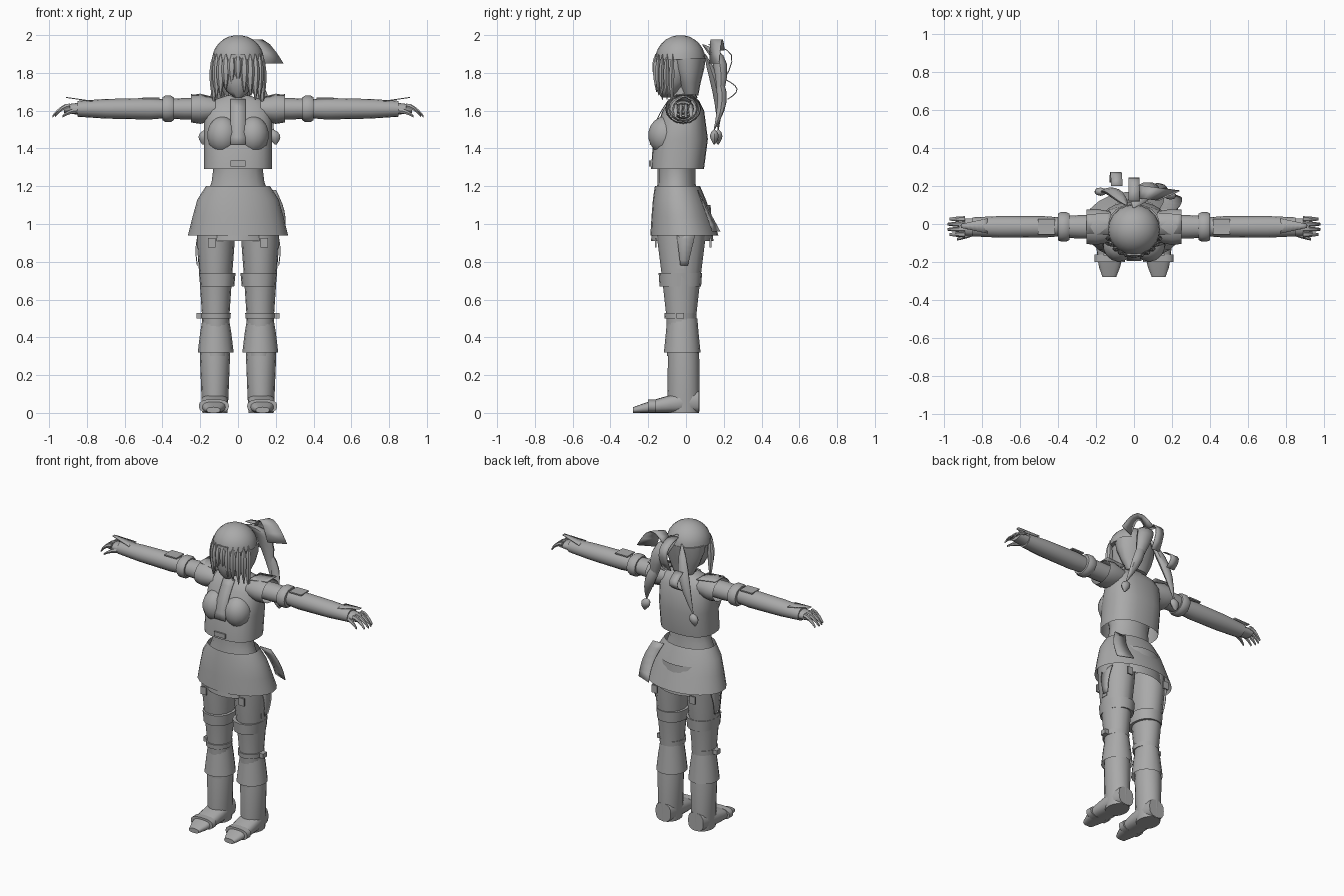
import bpy, bmesh, random
from math import cos, sin, pi, tau, copysign
from mathutils import Vector

random.seed(4)
if "Cube" in bpy.data.objects:
    bpy.data.objects.remove(bpy.data.objects["Cube"])

grey = bpy.data.materials.new("plain grey")
grey.use_nodes = True
grey.diffuse_color = (.4, .4, .4, 1)
grey.node_tree.nodes["Principled BSDF"].inputs["Base Color"].default_value = grey.diffuse_color

X, Y, Z = Vector((1, 0, 0)), Vector((0, 1, 0)), Vector((0, 0, 1))


def finish(name, bm, mirror=False, thickness=0):
    """Turn a bmesh into a shaded object, optionally mirrored left to right."""
    bmesh.ops.recalc_face_normals(bm, faces=bm.faces)
    mesh = bpy.data.meshes.new(name)
    bm.to_mesh(mesh)
    bm.free()
    mesh.materials.append(grey)
    obj = bpy.data.objects.new(name, mesh)
    bpy.context.collection.objects.link(obj)
    bpy.ops.object.select_all(action='DESELECT')
    obj.select_set(True)
    bpy.context.view_layer.objects.active = obj
    bpy.ops.object.shade_smooth_by_angle(angle=pi / 4)
    if thickness:
        shell = obj.modifiers.new("thickness", 'SOLIDIFY')
        shell.thickness = thickness
        shell.offset = 0
    if mirror:
        obj.modifiers.new("mirror", 'MIRROR')


def loft(name, rings, u, v, sides=16, caps=True, square=1, mirror=False):
    """Skin a run of rounded rings, each (centre, radius along u, radius along v)."""
    bm = bmesh.new()
    angles = [tau * i / sides for i in range(sides)]

    def bulge(value):
        return copysign(abs(value) ** square, value)

    loops = [[bm.verts.new(centre + u * ru * bulge(cos(a)) + v * rv * bulge(sin(a))) for a in angles]
             for centre, ru, rv in rings]
    for low, high in zip(loops, loops[1:]):
        for i in range(sides):
            bm.faces.new((low[i - 1], low[i], high[i], high[i - 1]))
    if caps:
        bm.faces.new(loops[0])
        bm.faces.new(loops[-1])
    finish(name, bm, mirror)


def upright(name, rows, x=0, y=0, lean=0, **options):
    """Rows are (height, half width, half depth); lean moves y as the height grows."""
    base = rows[0][0]
    rings = [(Vector((x, y + lean * (z - base), z)), w, d) for z, w, d in rows]
    loft(name, rings, X, Y, **options)


def leg_part(name, rows, x=.118, y=-.03, **options):
    upright(name, rows, x, y, mirror=True, **options)


def arm_part(name, rows, **options):
    """Rows are (distance out, half depth, half height)."""
    rings = [(Vector((x, -.015, 1.61)), d, h) for x, d, h in rows]
    loft(name, rings, Y, Z, mirror=True, **options)


def strand(name, root, tip, width, sway, sides=6):
    """A leaf-shaped lock from root to tip, swaying out in the middle."""
    root, tip, rings = Vector(root), Vector(tip), []
    for i in range(7):
        t = i / 6
        girth = width * (.15 + sin(pi * t ** .8))
        rings.append((root.lerp(tip, t) + sway * sin(pi * t), girth, girth * .7))
    loft(name, rings, X, Y, sides)


def ribbon(name, start, end, across_start, across_end, bulge, mirror=False):
    """A strip of cloth bowed towards the bulge, with a half width at each end."""
    bm, pairs = bmesh.new(), []
    for i in range(7):
        t = i / 6
        middle = Vector(start).lerp(Vector(end), t) + bulge * sin(pi * t)
        half = across_start.lerp(across_end, t)
        pairs.append((bm.verts.new(middle - half), bm.verts.new(middle + half)))
    for (a, b), (c, d) in zip(pairs, pairs[1:]):
        bm.faces.new((a, b, d, c))
    finish(name, bm, mirror, thickness=.005)


def place(name, bm, centre, scale, mirror):
    """Scale a unit primitive and move it into position."""
    bmesh.ops.scale(bm, vec=scale, verts=bm.verts)
    bmesh.ops.translate(bm, vec=centre, verts=bm.verts)
    finish(name, bm, mirror)


def plate(name, centre, scale, mirror=False):
    bm = bmesh.new()
    bmesh.ops.create_cube(bm, size=1)
    place(name, bm, centre, scale, mirror)


def ball(name, centre, radii, mirror=False):
    bm = bmesh.new()
    bmesh.ops.create_uvsphere(bm, u_segments=14, v_segments=9, radius=1)
    place(name, bm, centre, radii, mirror)


# Torso, jacket and skirt
upright("midriff", [(1.1, .19, .12), (1.22, .14, .1), (1.3, .13, .1), (1.4, .15, .1)], y=-.05)
upright("jacket", [(1.29, .18, .14), (1.45, .18, .145), (1.6, .18, .11), (1.65, .15, .08), (1.68, .06, .05)],
        y=-.045, lean=.1, sides=24, caps=False, square=.8)
ball("bust", (.08, -.11, 1.47), (.085, .09, .1), mirror=True)
ribbon("jacket_placket", (0, -.09, 1.66), (0, -.19, 1.42), X * .04, X * .04, Y * -.02)
plate("jacket_clasp", (0, -.19, 1.32), (.08, .01, .03))
upright("neck", [(1.6, .06, .06), (1.68, .05, .05), (1.76, .05, .05)], y=-.02)
upright("skirt", [(1.2, .17, .12), (1.13, .215, .14), (1.04, .24, .16), (.94, .265, .18)],
        y=-.045, lean=-.14, sides=24, caps=False)
upright("underskirt", [(1.1, .18, .15), (.91, .19, .165)], y=-.02, sides=24, caps=False)
ribbon("skirt_panel", (.16, .06, 1.18), (.2, .16, .96), X * .04, X * .05 - Y * .02, X * .02)
for label, y in (("front_garter", -.16), ("back_garter", .13)):
    plate(label, (.14, y, .9), (.04, .01, .05), mirror=True)

# Legs and their straps
leg_part("leg", [(1, .1, .13), (.9, .1, .125), (.7, .085, .1), (.52, .073, .08), (.3, .065, .075)], y=-.025)
leg_part("thigh_band", [(.67, .09, .11), (.74, .097, .115)], x=.11, square=.9)
leg_part("knee_strap", [(.5, .078, .083), (.53, .08, .085)])
plate("knee_tag", (.19, -.03, .515), (.06, .04, .03), mirror=True)
plate("thigh_buckle", (.205, -.03, .79), (.01, .04, .05), mirror=True)
ribbon("thigh_ribbon", (.21, 0, .95), (.215, -.01, .78), Y * .05, Y * .02, X * .01, mirror=True)

# Boots
leg_part("boot_cuff", [(.5, .07, .08), (.42, .083, .087), (.32, .095, .097)], y=-.02, caps=False)
leg_part("boot_shaft", [(.4, .07, .075), (.3, .08, .083), (.1, .072, .085), (0, .067, .083)], x=.122, y=-.013)
foot = []
for i in range(8):
    t = i / 7
    height = .12 - .09 * t ** 1.5
    width = .076 - .04 * t ** 4 - .02 * (1 - t) ** 4
    foot.append((Vector((.12 + .01 * t, .07 - .35 * t, height / 2)), width, height / 2))
loft("boot_foot", foot, X, Z, square=.75, mirror=True)
loft("toe_strap", [(Vector((.128, y, .036)), .08, .036) for y in (-.2, -.16)], X, Z, square=.75, mirror=True)

# Arms
arm_part("jacket_sleeve", [(.12, .08, .06), (.2, .095, .08), (.25, .09, .072)], caps=False)
arm_part("upper_arm", [(.15, .06, .055), (.28, .062, .057), (.4, .055, .05)])
arm_part("arm_band", [(.34, .07, .06), (.355, .077, .07), (.385, .077, .07), (.4, .07, .06)])
arm_part("forearm_sleeve", [(.39, .05, .05), (.47, .056, .057), (.7, .057, .052), (.85, .05, .042)])
arm_part("palm", [(.82, .045, .035), (.92, .045, .022)])
plate("sleeve_patch", (.46, -.015, 1.665), (.09, .08, .008), mirror=True)
ribbon("glove_point", (.77, -.01, 1.65), (.91, -.01, 1.67), Y * .04, Y * .01, Z * 0, mirror=True)
ribbon("shoulder_point", (.12, 0, 1.67), (.25, 0, 1.685), Y * .06, Y * .05, Z * 0, mirror=True)


def digit(name, root, reach, drop, splay=0):
    """A finger that curls downward towards its tip."""
    rings = []
    for i in range(5):
        t = i / 4
        girth = .015 - .008 * t * t
        rings.append((Vector(root) + X * reach * t - Z * drop * t * t + Y * splay * t, girth, girth))
    loft(name, rings, Y, Z, sides=6, mirror=True)


for i in range(4):
    digit("finger", (.89, -.055 + i * .027, 1.625), .08 + .012 * (i in (1, 2)), .055)
digit("thumb", (.85, -.05, 1.6), .08, .03, -.03)

# Head and hair
upright("head", [(1.67, .02, .03), (1.7, .06, .06), (1.75, .09, .09), (1.82, .105, .11), (1.9, .11, .11)],
        y=-.1, lean=.28)
ball("nose", (0, -.15, 1.76), (.01, .015, .03))
dome = [(1.87 + .13 * sin(a), .137 * cos(a), .133 * cos(a)) for a in [pi / 13 * i for i in range(7)]]
upright("hair_cap", dome, y=-.03, sides=20)
upright("back_hair", [(1.68, .07, .04), (1.75, .108, .06), (1.82, .13, .085), (1.88, .135, .1)], y=.025, lean=-.1)
plate("hair_clip", (0, -.16, 1.89), (.075, .01, .02))
for i in range(11):
    turn = (i - 5) / 4
    x, y = .135 * sin(turn), -.03 - .13 * cos(turn)
    length = .13 + .1 * abs(turn) + random.uniform(0, .05)
    strand("fringe_lock", (x, y, 1.9), (x, y, 1.9 - length), .02, Y * -.005)

# Ponytail, braids and bows
strand("ponytail", (0, .09, 1.95), (.13, .17, 1.6), .05, Y * .05 + Z * .07, sides=10)
for label, root, tie in (("left", (.08, .17, 1.8), (.185, .15, 1.5)), ("right", (-.04, .1, 1.9), (-.17, .17, 1.5))):
    strand(label + "_braid", root, tie, .032, Y * .03, sides=8)
    tip = Vector(tie) - Z * .08 + X * copysign(.015, tie[0])
    strand(label + "_braid_tassel", tie, tip, .028, X * 0, sides=8)
ribbon("large_bow_loop", (.02, .17, 1.92), (.185, .15, 1.85), Y * .035, X * .055 + Y * .025, Z * .09)
ribbon("back_bow_loop", (0, .12, 1.95), (0, .2, 1.76), X * .03, X * .03, Y * .08 + Z * .04)
ribbon("small_bow", (-.09, .2, 1.77), (-.1, .22, 1.66), X * .03, X * .03, Y * .06)
